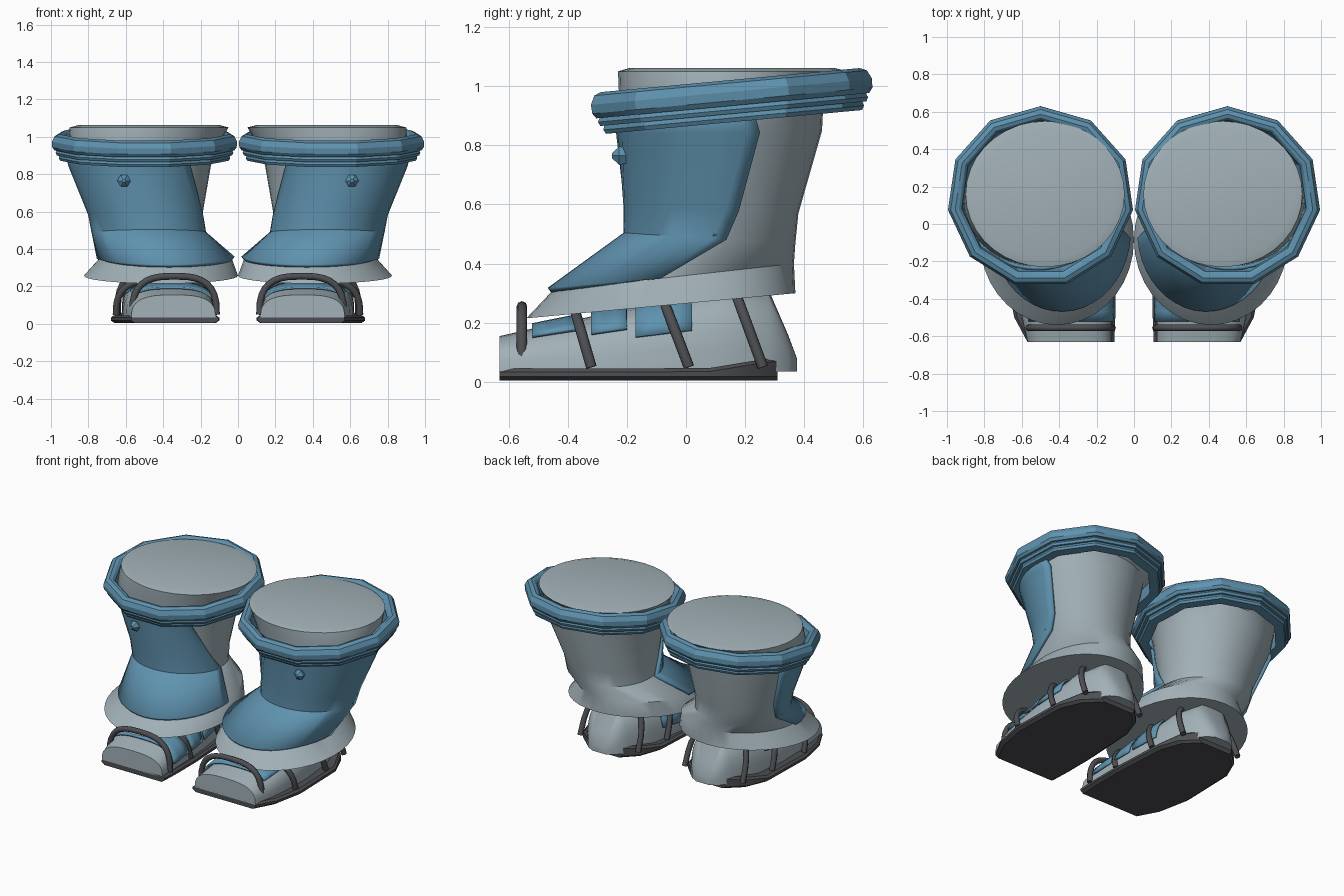
import bpy, bmesh, math
from mathutils import Vector

if "Cube" in bpy.data.objects:
    bpy.data.objects.remove(bpy.data.objects["Cube"])


def material(name, rgb):
    m = bpy.data.materials.new(name)
    m.diffuse_color = (*rgb, 1)
    m.use_nodes = True
    m.node_tree.nodes["Principled BSDF"].inputs["Base Color"].default_value = m.diffuse_color
    return m


BLUE = material("steel_blue", (0.115, 0.29, 0.43))
GREY = material("pale_grey", (0.36, 0.44, 0.475))
DARK = material("charcoal", (0.075, 0.077, 0.085))


def loft(name, rings, mat, closed=True, caps=True, loop=False, thick=0, angle=35):
    """Skin rings of points into a mesh, mirrored to make the pair."""
    bm = bmesh.new()
    rows = [[bm.verts.new(p) for p in r] for r in rings]
    pairs = list(zip(rows, rows[1:])) + ([(rows[-1], rows[0])] if loop else [])
    for a, b in pairs:
        n = len(a)
        for i in range(n if closed else n - 1):
            j = (i + 1) % n
            bm.faces.new((a[i], a[j], b[j], b[i]))
    if closed and caps and not loop:
        bm.faces.new(rows[0])
        bm.faces.new(rows[-1])
    bmesh.ops.recalc_face_normals(bm, faces=bm.faces)
    me = bpy.data.meshes.new(name)
    bm.to_mesh(me)
    bm.free()
    me.materials.append(mat)
    ob = bpy.data.objects.new(name, me)
    bpy.context.collection.objects.link(ob)
    if thick:
        s = ob.modifiers.new("thickness", 'SOLIDIFY')
        s.thickness = thick
        s.offset = 0
    ob.modifiers.new("pair", 'MIRROR').use_mirror_merge = False
    bpy.ops.object.select_all(action='DESELECT')
    ob.select_set(True)
    bpy.context.view_layer.objects.active = ob
    bpy.ops.object.shade_smooth_by_angle(angle=math.radians(angle))
    return ob


def leg_point(row, deg, off=0):
    """Angle 0 faces front, positive turns to the outer side."""
    cx, rx, yf, yb, zf, zb = row
    t = math.radians(deg)
    u = (1 - math.cos(t)) / 2
    return (cx + (rx + off) * math.sin(t),
            (yf + yb) / 2 - ((yb - yf) / 2 + off) * math.cos(t),
            zf + (zb - zf) * u)


# Leg: centre x, half width, front y, back y, front z, back z
LEG = [(.475, .38, -.19, .50, 1.062, 1.062),
       (.475, .425, -.23, .55, 1.05, 1.05),
       (.515, .395, -.225, .465, .93, .95),
       (.515, .37, -.215, .46, .84, .85),
       (.485, .295, -.19, .38, .60, .57),
       (.475, .285, -.19, .37, .50, .47),
       (.385, .35, -.45, .365, .31, .40),
       (.412, .412, -.54, .37, .215, .30)]
loft("boot_leg", [[leg_point(r, i * 10) for i in range(36)] for r in LEG], GREY)

# Front shell wrapped round the leg, each row with its own inner and outer edge
EDGES = [(2, -42, 106), (3, -42, 111), (4, -70, 106), (5, -86, 99), (6, -86, 84)]
shell = []
for k, a, b in EDGES:
    shell.append([leg_point(LEG[k], a + (b - a) * i / 20, .012) for i in range(21)])
loft("shin_shell", shell, BLUE, closed=False, thick=.02)

# Tilted eleven-sided cuff with stepped lower bands
PROFILE = [(.42, -.05), (.43, .03), (.445, .045), (.465, .05), (.49, .04), (.505, .01),
           (.503, -.02), (.49, -.037), (.478, -.037), (.485, -.05), (.478, -.064),
           (.464, -.064), (.468, -.078), (.46, -.092), (.40, -.092)]
tilt = math.radians(5.3)
cuff = []
for i in range(11):
    a = math.tau * i / 11
    ring = []
    for r, z in PROFILE:
        y = r * .965 * math.cos(a)
        ring.append((.5 + r * .99 * math.sin(a),
                     .145 + y * math.cos(tilt) - z * math.sin(tilt),
                     .97 + y * math.sin(tilt) + z * math.cos(tilt)))
    cuff.append(ring)
loft("cuff", cuff, BLUE, loop=True, angle=28)

# Foot: y, centre x, half width, top z
FOOT = [(-.63, .345, .225, .155), (-.5, .36, .24, .185), (-.35, .37, .245, .215),
        (-.15, .38, .24, .26), (.1, .385, .21, .32), (.28, .385, .15, .31),
        (.345, .385, .10, .16), (.375, .385, .05, .08)]


def foot_at(y):
    for a, b in zip(FOOT, FOOT[1:]):
        if y <= b[0]:
            f = (y - a[0]) / (b[0] - a[0])
            return [p + (q - p) * f for p, q in zip(a, b)]
    return FOOT[-1]


def power(v, e):
    return math.copysign(abs(v) ** e, v)


def arch(y, cx, hw, top, deg, base=.035):
    t = math.radians(deg)
    return (cx + hw * power(math.sin(t), .7), y,
            base + (top - base) * max(math.cos(t), 0) ** .7)


loft("foot", [[arch(*s, -90 + 10 * i) for i in range(19)] for s in FOOT], GREY, angle=50)

# Blue panels lying on the foot: y from, y to, inner angle, outer angle
PANELS = [(-.52, -.36, -78, 48), (-.32, -.20, -78, 58), (-.17, .02, -78, 68)]
for n, (y0, y1, a, b) in enumerate(PANELS):
    rows = []
    for k in range(4):
        y, cx, hw, top = foot_at(y0 + (y1 - y0) * k / 3)
        rows.append([arch(y, cx, hw + .012, top + .012, a + (b - a) * i / 14)
                     for i in range(15)])
    loft(f"foot_panel_{n + 1}", rows, BLUE, closed=False, thick=.012)

# Binding straps: top y, base y, centre x, half width, top z
STRAPS = [(-.555, -.555, .34, .225, .255), (-.375, -.32, .39, .262, .24),
          (-.085, .01, .39, .255, .30), (.155, .26, .388, .215, .335)]
for n, (yt, yb, cx, hw, top) in enumerate(STRAPS):
    path = []
    for i in range(17):
        x, _, z = arch(0, cx, hw, top, -90 + 11.25 * i, .05)
        f = (z - .05) / (top - .05)
        path.append(Vector((x, yb + (yt - yb) * f, z)))
    rings = []
    for i, p in enumerate(path):
        tan = (path[min(i + 1, 16)] - path[max(i - 1, 0)]).normalized()
        side = tan.cross(Vector((0, 1, 0))).normalized()
        up = side.cross(tan)
        rings.append([p + .018 * (math.cos(k * math.tau / 8) * side
                                  + math.sin(k * math.tau / 8) * up) for k in range(8)])
    loft(f"strap_{n + 1}", rings, DARK, angle=60)

# Sole plate: y, inner x, outer x, top z
PLATE = [(-.63, .105, .57, .045), (-.5, .10, .64, .045), (-.3, .10, .68, .045),
         (.08, .12, .67, .047), (.22, .17, .61, .07), (.31, .26, .51, .083)]
plate = []
for y, a, b, top in PLATE:
    plate.append([(a + .02, y, .004), (a, y, .018), (a, y, top - .012), (a + .015, y, top),
                  (b - .015, y, top), (b, y, top - .012), (b, y, .018), (b - .02, y, .004)])
loft("sole_plate", plate, DARK, angle=25)

# Small faceted studs on the shell
for n, (x, y, z, r) in enumerate([(.61, -.215, .765, .036), (.765, .10, .497, .022)]):
    rings = []
    for dy, s in ((-1, .25), (-.3, 1), (.5, .8), (1, .2)):
        rings.append([(x + r * s * math.cos(k * math.tau / 6), y + r * dy,
                       z + r * s * math.sin(k * math.tau / 6)) for k in range(6)])
    loft(f"stud_{n + 1}", rings, BLUE, angle=20)
